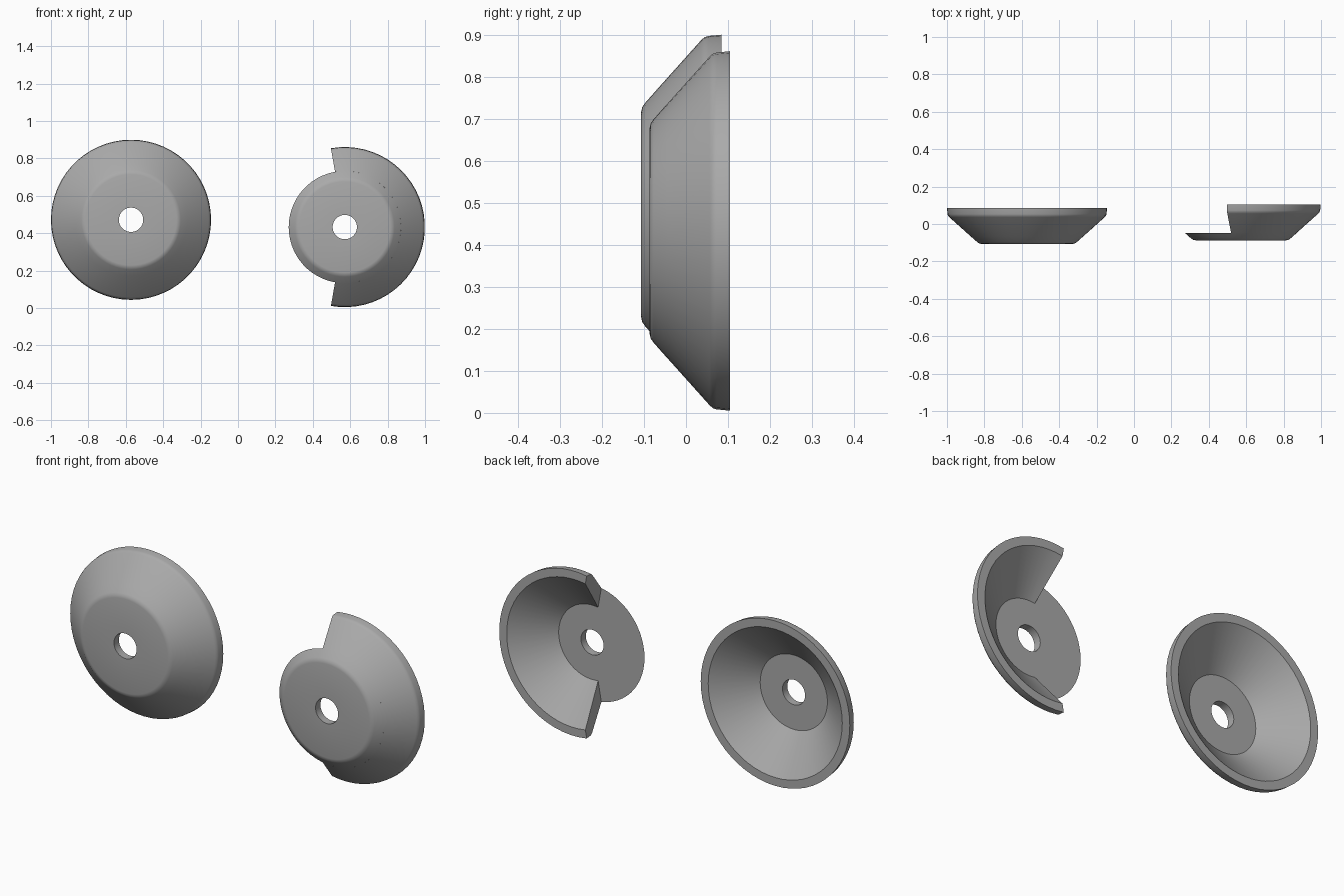
import bpy, bmesh, math

cube = bpy.data.objects.get("Cube")
if cube:
    bpy.data.objects.remove(cube, do_unlink=True)

grey = bpy.data.materials.new("plain grey")
grey.use_nodes = True
colour = (0.4, 0.4, 0.4, 1)
grey.diffuse_color = colour
grey.node_tree.nodes["Principled BSDF"].inputs["Base Color"].default_value = colour

STEPS = 60


def lathe(name, profile, centre, start=0, sweep=360):
    """Turn a closed (radius, depth) profile about the y axis; cap it if it is an arc."""
    full = sweep == 360
    count = round(STEPS * sweep / 360)
    bm = bmesh.new()
    rings = []
    for i in range(count if full else count + 1):
        a = math.radians(start + sweep * i / count)
        rings.append([bm.verts.new((r * math.cos(a), y, r * math.sin(a)))
                      for r, y in profile])
    n = len(profile)
    for i in range(count):
        a, b = rings[i], rings[(i + 1) % len(rings)]
        for j in range(n):
            k = (j + 1) % n
            bm.faces.new((a[j], a[k], b[k], b[j]))
    if not full:
        bm.faces.new(rings[0])
        bm.faces.new(rings[-1][::-1])
    bmesh.ops.recalc_face_normals(bm, faces=bm.faces)
    mesh = bpy.data.meshes.new(name)
    bm.to_mesh(mesh)
    bm.free()
    mesh.materials.append(grey)
    obj = bpy.data.objects.new(name, mesh)
    bpy.context.collection.objects.link(obj)
    obj.location = centre
    bpy.ops.object.select_all(action="DESELECT")
    obj.select_set(True)
    bpy.context.view_layer.objects.active = obj
    bpy.ops.object.shade_smooth_by_angle(angle=math.radians(32))
    return obj


# Shared cross-section, depth measured back from the front face
HOLE, FLOOR = 0.065, 0.04
nose = [(HOLE, 0), (0.243, 0), (0.256, 0.003), (0.266, 0.01)]
foot = (0.3, FLOOR)
rim = [(0.415, 0.143), (0.422, 0.151), (0.425, 0.16), (0.428, 0.192), (0.385, 0.192)]
inner = (0.193, FLOOR)

# Complete dish
lathe("full_dish", nose + [foot] + rim + [inner, (HOLE, FLOOR)], (-0.572, -0.107, 0.472))

# Cutaway dish: whole base plate with the wall on one side only
centre = (0.571, -0.087, 0.433)
lathe("cut_dish_base", nose + [foot, (HOLE, FLOOR)], centre)
lathe("cut_dish_wall", [foot] + rim + [inner], centre, -100, 200)
